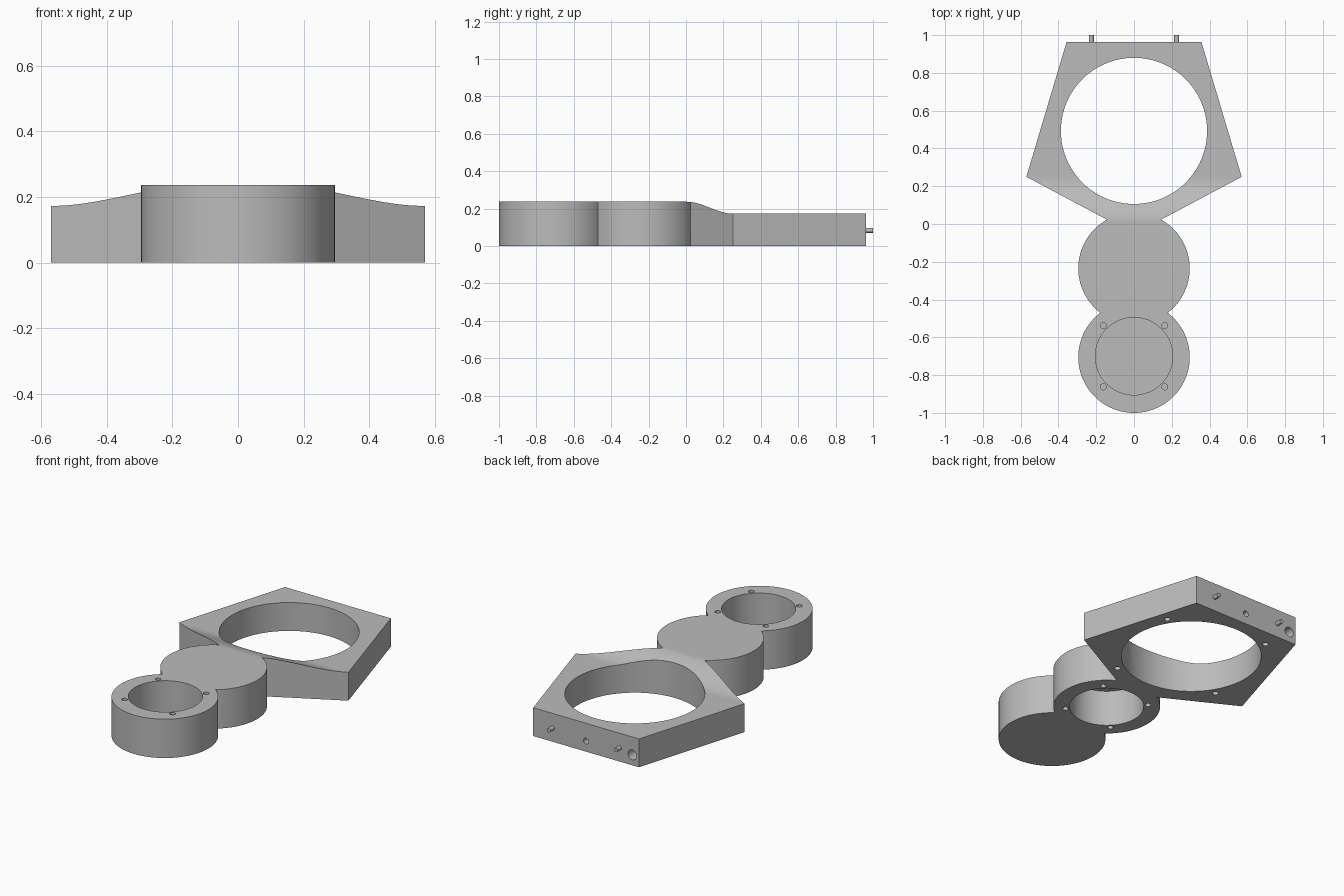
import bpy
import bmesh
from math import sin, cos, pi, radians
from mathutils import Matrix, Vector

if "Cube" in bpy.data.objects:
    bpy.data.objects.remove(bpy.data.objects["Cube"])

TOP, LOW = 0.237, 0.173          # cup height and frame height
CUP_R, BORE_R = 0.295, 0.205
FRONT_Y, MIDDLE_Y = -0.705, -0.235
RING_Y, RING_R = 0.493, 0.387
BACK_Y = 0.963

grey = bpy.data.materials.new("plain grey")
grey.use_nodes = True
colour = (0.5, 0.5, 0.5, 1)
grey.diffuse_color = colour
grey.node_tree.nodes["Principled BSDF"].inputs["Base Color"].default_value = colour


def prism(name, points, offset):
    """Extrude a closed loop of 3D points along an offset."""
    bm = bmesh.new()
    face = bm.faces.new([bm.verts.new(p) for p in points])
    out = bmesh.ops.extrude_face_region(bm, geom=[face])
    moved = [v for v in out["geom"] if isinstance(v, bmesh.types.BMVert)]
    bmesh.ops.translate(bm, verts=moved, vec=offset)
    bmesh.ops.recalc_face_normals(bm, faces=bm.faces)
    mesh = bpy.data.meshes.new(name)
    bm.to_mesh(mesh)
    bm.free()
    mesh.materials.append(grey)
    obj = bpy.data.objects.new(name, mesh)
    bpy.context.collection.objects.link(obj)
    return obj


def rod(name, start, end, radius, sides=24):
    """Cylinder between two points."""
    start, end = Vector(start), Vector(end)
    turn = (end - start).to_track_quat("Z", "Y").to_matrix()
    ring = [start + turn @ Vector((radius * cos(2 * pi * i / sides),
                                   radius * sin(2 * pi * i / sides), 0))
            for i in range(sides)]
    return prism(name, ring, end - start)


def cut(target, cutter):
    cutter.hide_render = True
    mod = target.modifiers.new("cut", "BOOLEAN")
    mod.operation, mod.solver, mod.object = "DIFFERENCE", "EXACT", cutter
    bpy.context.view_layer.objects.active = target
    bpy.ops.object.modifier_apply(modifier=mod.name)
    bpy.data.objects.remove(cutter)


def arc(y, start, end, steps):
    angles = [radians(start + (end - start) * i / steps) for i in range(steps + 1)]
    return [(CUP_R * cos(a), y + CUP_R * sin(a), 0) for a in angles]


# Outline: right half from the front tip to the back edge, then mirrored
half = arc(FRONT_Y, -90, 52.8, 40)
half += arc(MIDDLE_Y, -52.8, 61, 32)[1:]
half += [(0.57, 0.25, 0), (0.357, BACK_Y, 0)]
outline = half + [(-x, y, z) for x, y, z in reversed(half[1:])]
body = prism("bracket_body", outline, (0, 0, TOP))

# Frame top falls away from the cups in a soft S curve
steps, y0, y1 = 24, 0.005, 0.25
slope = []
for i in range(steps + 1):
    t = i / steps
    slope.append((-1, y0 + (y1 - y0) * t, TOP - (TOP - LOW) * t * t * (3 - 2 * t)))
slope += [(-1, 1.2, LOW), (-1, 1.2, 0.5), (-1, y0, 0.5)]
cut(body, prism("slope_cutter", slope, (2, 0, 0)))

# Large ring opening
cut(body, rod("ring_cutter", (0, RING_Y, -0.1), (0, RING_Y, 0.4), RING_R, 96))

# Front cup opens upward, middle cup opens downward; each has four screw holes
for y, mouth, floor, screw in ((FRONT_Y + 0.005, 0.3, 0.02, 0.15),
                               (MIDDLE_Y, -0.1, 0.217, 0.087)):
    cut(body, rod("cup_cutter", (0, y, mouth), (0, y, floor), BORE_R, 64))
    for sx in (-1, 1):
        for sy in (-1, 1):
            x, hy = 0.162 * sx, y + 0.162 * sy
            cut(body, rod("screw_cutter", (x, hy, mouth), (x, hy, screw), 0.016))

# Blind screw holes under the ring
for k in range(4):
    a = radians(32 + 90 * k)
    x, y = 0.43 * cos(a), RING_Y + 0.43 * sin(a)
    cut(body, rod("screw_cutter", (x, y, -0.1), (x, y, 0.08), 0.017))

# Sockets in the back edge
for x, radius, depth in ((0, 0.018, 0.05), (-0.312, 0.03, 0.1)):
    cut(body, rod("socket_cutter", (x, BACK_Y - depth, 0.064), (x, 1.1, 0.064), radius))

# Locating pins on the back edge
pins = [rod(side + "_pin", (x, BACK_Y - 0.02, 0.084), (x, 1, 0.084), 0.013)
        for side, x in (("left", 0.226), ("right", -0.226))]

bpy.ops.object.select_all(action="DESELECT")
for obj in [body] + pins:
    obj.select_set(True)
bpy.context.view_layer.objects.active = body
bpy.ops.object.shade_smooth_by_angle(angle=radians(30))
